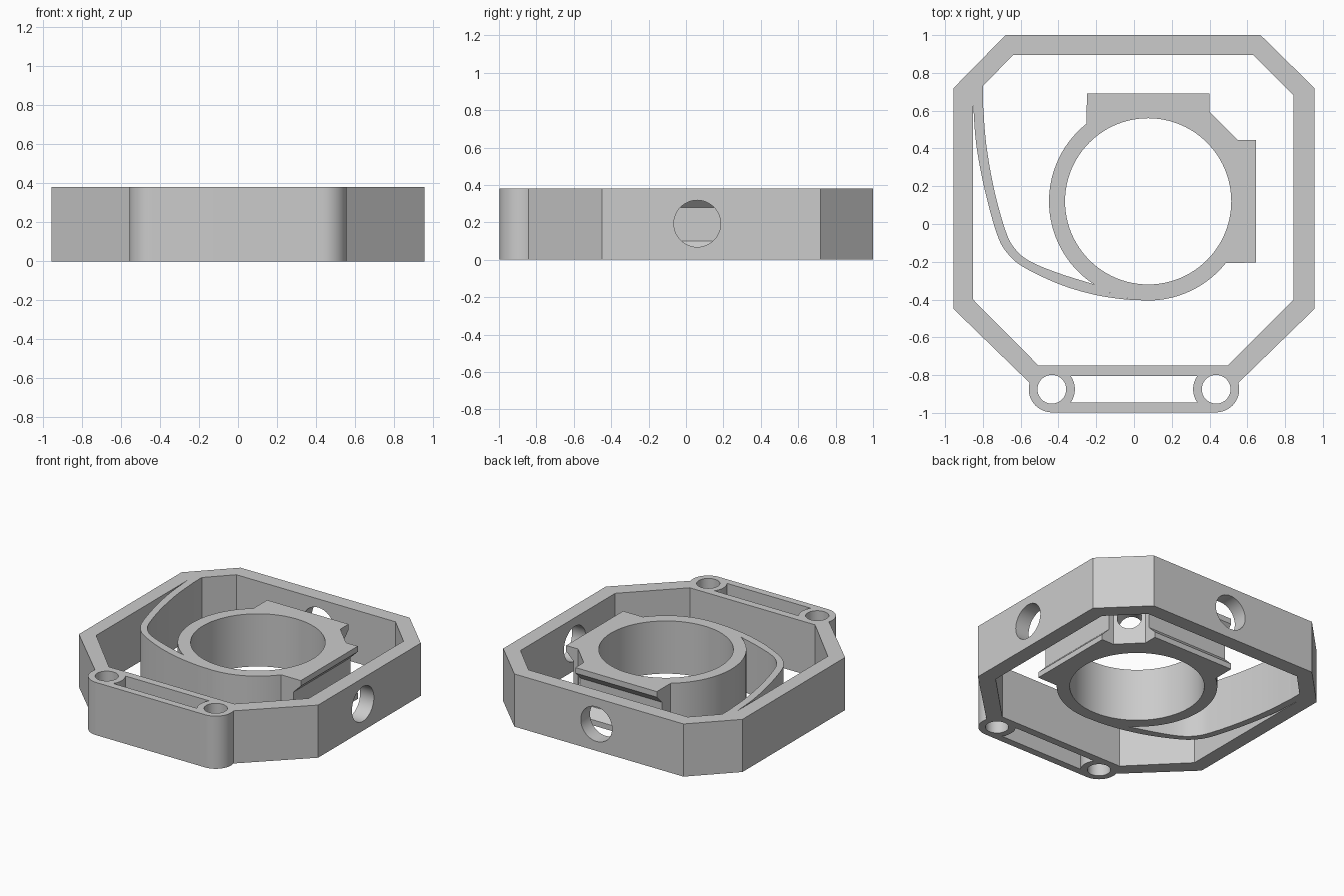
import bpy, bmesh
from math import cos, sin, radians, pi
from mathutils import Vector, Matrix

if "Cube" in bpy.data.objects:
    bpy.data.objects.remove(bpy.data.objects["Cube"], do_unlink=True)

HEIGHT = 0.38
RING = (0.075, 0.12)
RING_R = 0.525
BOSS_X, BOSS_Y, BOSS_R = 0.435, -0.875, 0.122

grey = bpy.data.materials.new("plain_grey")
grey.use_nodes = True
colour = (0.6, 0.6, 0.6, 1)
grey.diffuse_color = colour
grey.node_tree.nodes["Principled BSDF"].inputs["Base Color"].default_value = colour


def arc(centre, r, start, end, steps=24):
    """Points on an arc, both ends included, angles in degrees."""
    angles = [radians(start + (end - start) * i / steps) for i in range(steps + 1)]
    return [(centre[0] + r * cos(a), centre[1] + r * sin(a)) for a in angles]


def circle(centre, r, steps=64):
    return arc(centre, r, 0, 360, steps)[:-1]


def flip(points):
    """Mirror points in x, reversed so that an outline stays in order."""
    return [(-x, y) for x, y in reversed(points)]


def smooth(points, steps=6):
    """Catmull-Rom curve through the points."""
    p = [Vector(q) for q in points]
    p = [2 * p[0] - p[1]] + p + [2 * p[-1] - p[-2]]
    out = []
    for a, b, c, d in zip(p, p[1:], p[2:], p[3:]):
        for i in range(steps):
            t = i / steps
            out.append(tuple(0.5 * (2 * b + (c - a) * t + (2 * a - 5 * b + 4 * c - d) * t * t
                                    + (3 * b - a - 3 * c + d) * t ** 3)))
    return out + [tuple(points[-1])]


def extrude(name, loops, height=HEIGHT, matrix=None):
    """Solid from a closed outline, with further loops as holes."""
    bm = bmesh.new()
    for loop in loops:
        verts = [bm.verts.new((x, y, 0)) for x, y in loop]
        for a, b in zip(verts, verts[1:] + verts[:1]):
            bm.edges.new((a, b))
    bmesh.ops.triangle_fill(bm, use_beauty=True, edges=bm.edges[:])
    top = bmesh.ops.extrude_face_region(bm, geom=bm.faces[:])["geom"]
    bmesh.ops.translate(bm, vec=(0, 0, height),
                        verts=[v for v in top if isinstance(v, bmesh.types.BMVert)])
    if matrix:
        bm.transform(matrix)
    bmesh.ops.recalc_face_normals(bm, faces=bm.faces[:])
    mesh = bpy.data.meshes.new(name)
    bm.to_mesh(mesh)
    bm.free()
    mesh.materials.append(grey)
    ob = bpy.data.objects.new(name, mesh)
    bpy.context.collection.objects.link(ob)
    return ob


def activate(ob):
    bpy.ops.object.select_all(action='DESELECT')
    ob.select_set(True)
    bpy.context.view_layer.objects.active = ob


def cut(ob, cutter):
    """Subtract a cutter and discard it."""
    cutter.hide_render = True
    mod = ob.modifiers.new("cut", 'BOOLEAN')
    mod.operation, mod.solver, mod.object = 'DIFFERENCE', 'EXACT', cutter
    activate(ob)
    bpy.ops.object.modifier_apply(modifier=mod.name)
    bpy.data.objects.remove(cutter, do_unlink=True)


def drill(ob, centre, r, angle, length):
    """Horizontal round hole at mid height, along a heading in degrees."""
    place = (Matrix.Translation((*centre, HEIGHT / 2 + 0.003))
             @ Matrix.Rotation(radians(angle), 4, 'Z') @ Matrix.Rotation(pi / 2, 4, 'Y')
             @ Matrix.Translation((0, 0, -length / 2)))
    cut(ob, extrude("hole_cutter", [circle((0, 0), r, 48)], length, place))


# Eight-sided frame with two bosses joined by a slotted bar
boss = (BOSS_X, BOSS_Y)
right_boss = arc(boss, BOSS_R, -90, 16)
outline = (right_boss + [(0.955, -0.45), (0.955, 0.72), (0.67, 1), (-0.68, 1),
                         (-0.955, 0.72), (-0.955, -0.45)] + flip(right_boss))
window = [(-0.505, -0.75), (0.495, -0.75), (0.845, -0.4), (0.845, 0.68), (0.63, 0.895),
          (-0.64, 0.895), (-0.8, 0.73), (-0.8, 0.64), (-0.852, 0.64), (-0.852, -0.4)]
slot_end = arc(boss, BOSS_R, 145, 215, 12)
frame = extrude("frame", [outline, window, slot_end + flip(slot_end),
                          circle(boss, 0.076), circle((-BOSS_X, BOSS_Y), 0.076)])
drill(frame, (0.9, 0.06), 0.125, 0, 0.3)
drill(frame, (0.015, 0.95), 0.125, 90, 0.3)
drill(frame, (0.78, 0.825), 0.13, 45, 0.36)

# Ring with two lugs and a slanted corner between them
ring_outline = arc(RING, RING_R, 128.3, 321.7, 72) + [
    (0.645, -0.205), (0.645, 0.445), (0.55, 0.445),
    (0.40, 0.595), (0.40, 0.69), (-0.25, 0.69)]
ring = extrude("ring", [ring_outline, circle(RING, 0.44, 96)])

# Sloped groove along each lug: section drawn as (outward, up)
mid = HEIGHT / 2
groove = [(-0.06, mid - 0.09), (0.03, mid - 0.18), (0.03, mid + 0.18), (-0.06, mid + 0.09)]
stand = Matrix.Rotation(pi / 2, 4, 'X')
for position, turn in (((0.645, 0.12, 0), 0), ((0.075, 0.69, 0), 90)):
    place = (Matrix.Translation(position) @ Matrix.Rotation(radians(turn), 4, 'Z')
             @ stand @ Matrix.Translation((0, 0, -0.4)))
    cut(ring, extrude("groove_cutter", [groove], 0.8, place))
drill(ring, (0.43, 0.475), 0.08, 45, 0.36)

# Curved leaf spring from the frame wall to the ring
inner_edge = smooth([(-0.8, 0.64), (-0.782, 0.42), (-0.74, 0.18), (-0.682, -0.03),
                     (-0.635, -0.125), (-0.555, -0.195), (-0.4, -0.26), (-0.21, -0.32)])
outer_edge = smooth([(0.075, -0.405), (-0.06, -0.398), (-0.22, -0.372), (-0.4, -0.317),
                     (-0.585, -0.228), (-0.67, -0.155), (-0.725, -0.055), (-0.79, 0.18),
                     (-0.835, 0.42), (-0.852, 0.64)])
seam = arc(RING, RING_R, 237.1, 270, 16)
spring = extrude("leaf_spring", [inner_edge + seam[1:-1] + outer_edge])

for ob in (frame, ring, spring):
    activate(ob)
    bpy.ops.object.shade_smooth_by_angle(angle=radians(30))
